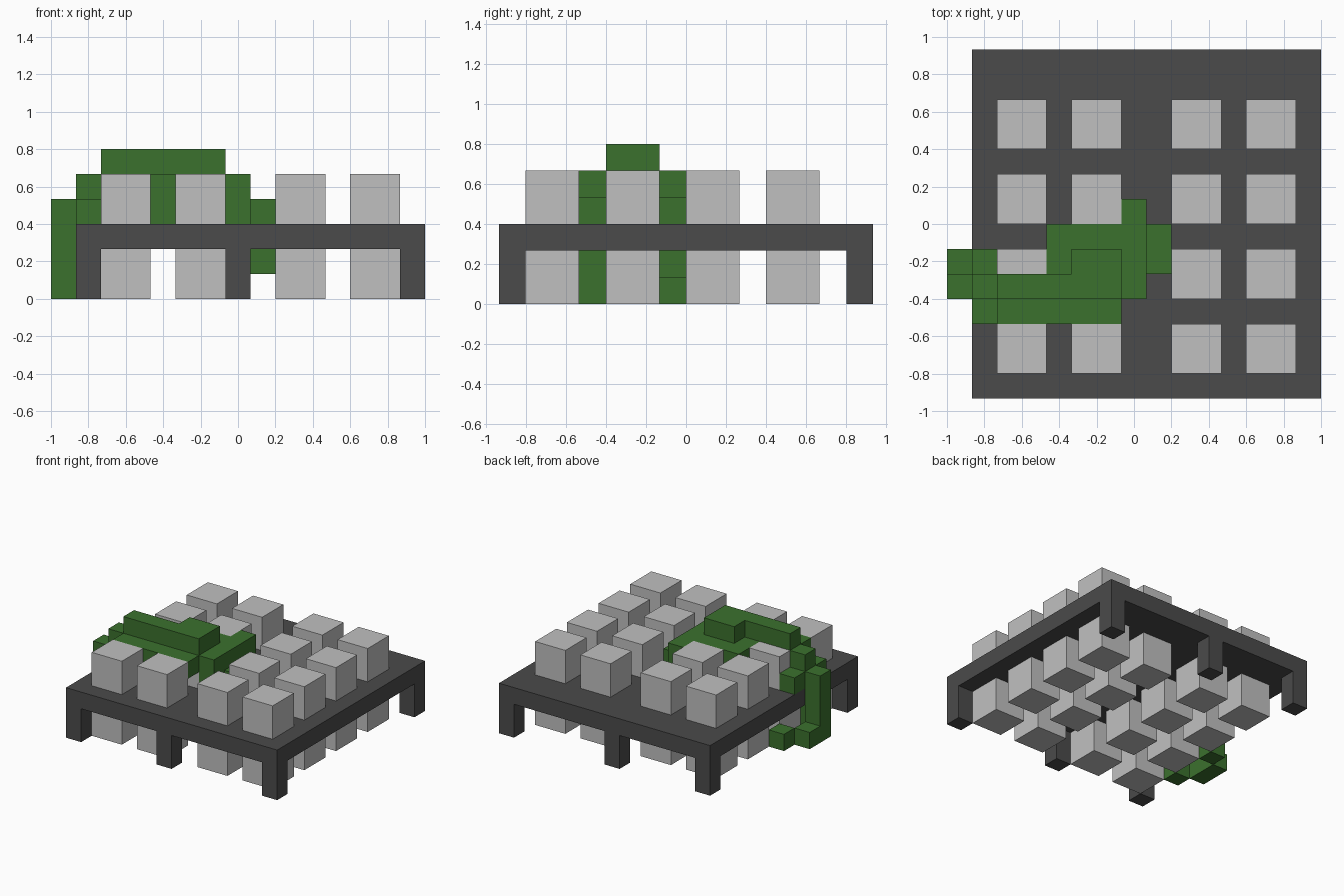
import bpy
import bmesh
from mathutils import Matrix, Vector

cube = bpy.data.objects.get("Cube")
if cube:
    bpy.data.objects.remove(cube, do_unlink=True)

U = 2 / 15                       # one block of the building grid
ORIGIN = Vector((-7.5, -7, 0))


def material(name, rgb):
    mat = bpy.data.materials.new(name)
    mat.use_nodes = True
    colour = (*rgb, 1)
    mat.diffuse_color = colour
    mat.node_tree.nodes["Principled BSDF"].inputs["Base Color"].default_value = colour
    return mat


def blocks(name, mat, boxes):
    """One object made of boxes, each given as (corner, size) in grid blocks."""
    bm = bmesh.new()
    for corner, size in boxes:
        size = Vector(size)
        centre = Vector(corner) + ORIGIN + size / 2
        matrix = Matrix.Translation(centre * U) @ Matrix.Diagonal((*(size * U), 1))
        bmesh.ops.create_cube(bm, size=1, matrix=matrix)
    mesh = bpy.data.meshes.new(name)
    bm.to_mesh(mesh)
    bm.free()
    mesh.materials.append(mat)
    obj = bpy.data.objects.new(name, mesh)
    bpy.context.collection.objects.link(obj)
    return obj


dark = material("dark_grey", (0.07, 0.07, 0.07))
pale = material("light_grey", (0.53, 0.53, 0.53))
green = material("leaf_green", (0.044, 0.165, 0.027))

# Table slab and its six legs
blocks("slab", dark, [((1, 0, 2), (14, 14, 1))])
blocks("legs", dark, [((x, y, 0), (1, 1, 2)) for x in (1, 7, 14) for y in (0, 13)])

# Grids of pale cubes above and below the slab
columns, rows = (2, 5, 9, 12), (1, 4, 7, 10)
for name, z in (("upper_cubes", 3), ("lower_cubes", 0)):
    blocks(name, pale, [((x, y, z), (2, 2, 2)) for x in columns for y in rows])

# Vine lying over the cubes
blocks("vine_top", green, [
    ((2, 4, 5), (5, 1, 1)),
    ((5, 5, 5), (2, 1, 1)),
])

# Vine filling the gaps between the cubes
blocks("vine_gaps", green, [
    ((2, 3, 4), (5, 1, 1)),
    ((2, 3, 3), (4, 1, 1)),
    ((4, 5, 3), (1, 2, 2)),
    ((5, 6, 3), (2, 1, 2)),
    ((7, 4, 3), (1, 4, 2)),
    ((8, 5, 3), (1, 2, 1)),
])

# Vine spilling over the edge and down to the ground
blocks("vine_edge", green, [
    ((1, 3, 3), (1, 1, 1)),
    ((1, 4, 3), (1, 1, 2)),
    ((1, 5, 3), (1, 1, 1)),
    ((0, 4, 0), (1, 1, 4)),
    ((0, 5, 0), (1, 1, 1)),
])

# Vine growing under the slab
blocks("vine_below", green, [
    ((1, 3, 0), (1, 1, 2)),
    ((1, 6, 0), (1, 1, 1)),
    ((8, 6, 1), (1, 1, 1)),
])
